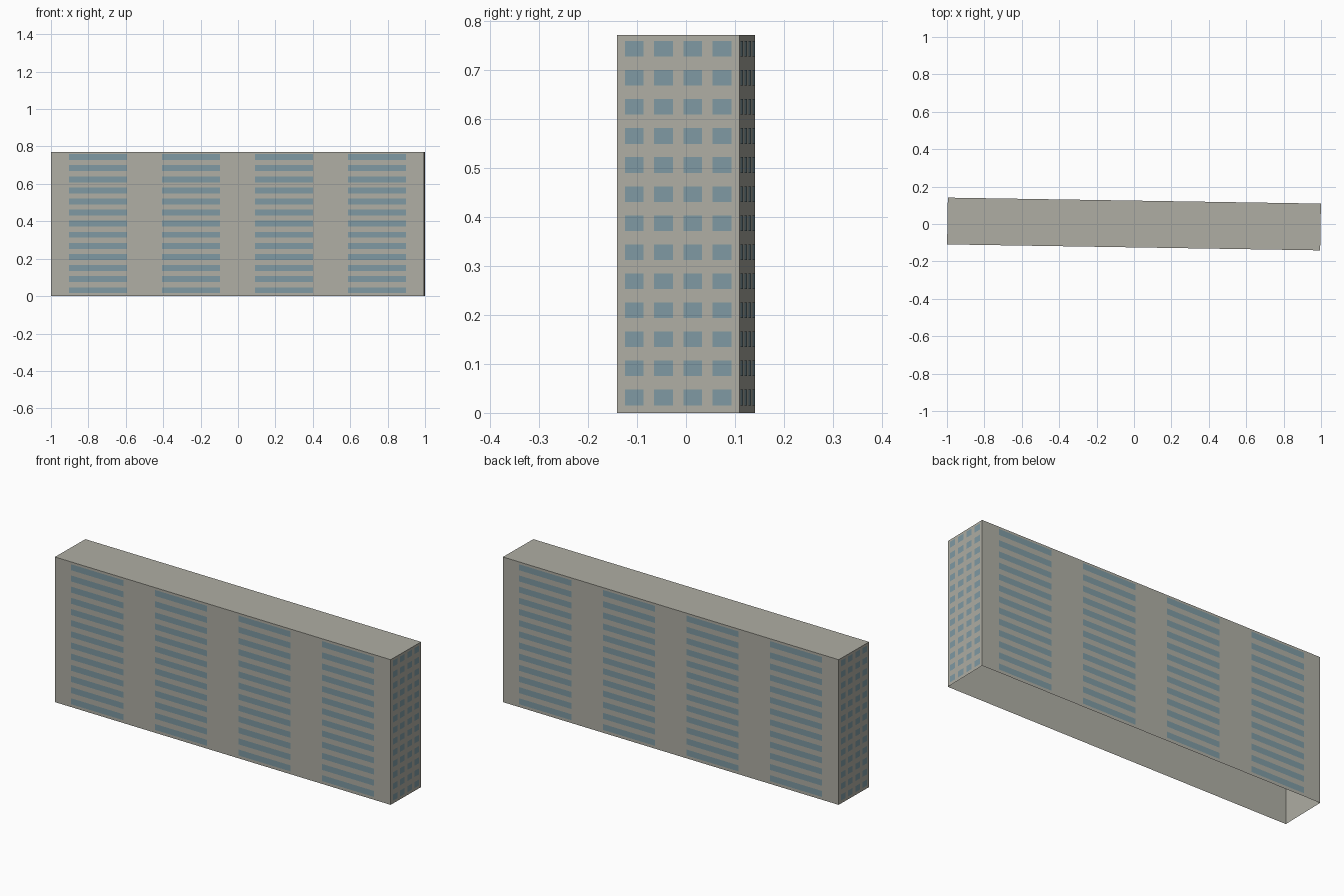
import bpy, bmesh, math
from mathutils import Matrix, Vector

if "Cube" in bpy.data.objects:
    bpy.data.objects.remove(bpy.data.objects["Cube"])

LENGTH, WIDTH, HEIGHT = 1.995, 0.25, 0.771
YAW = -0.016                      # block stands slightly turned
FLOORS, BAYS = 13, 4
FLOOR_H = HEIGHT / FLOORS
PLATE = 0.001                     # how far glass sits off the wall


def material(name, rgb):
    m = bpy.data.materials.new(name)
    m.diffuse_color = (*rgb, 1)
    m.use_nodes = True
    m.node_tree.nodes["Principled BSDF"].inputs["Base Color"].default_value = m.diffuse_color
    return m


def add_object(name, bm, mat):
    mesh = bpy.data.meshes.new(name)
    bm.to_mesh(mesh)
    bm.free()
    mesh.materials.append(mat)
    ob = bpy.data.objects.new(name, mesh)
    ob.rotation_euler.z = YAW
    bpy.context.collection.objects.link(ob)


concrete = material("concrete", (0.429, 0.423, 0.371))
glass = material("blue grey glass", (0.212, 0.323, 0.366))

# Building shell: a box without its underside
bm = bmesh.new()
bmesh.ops.create_cube(bm, size=1)
bmesh.ops.scale(bm, vec=(LENGTH, WIDTH, HEIGHT), verts=bm.verts)
bmesh.ops.translate(bm, vec=(0, 0, HEIGHT / 2), verts=bm.verts)
under = [f for f in bm.faces if f.normal.z < -0.5]
bmesh.ops.delete(bm, geom=under, context='FACES_ONLY')
add_object("building_shell", bm, concrete)


# Window plates: one grid per wall, laid out facing -y and then turned
def windows(name, turn, depth, pitch, width):
    bm = bmesh.new()
    rot = Matrix.Rotation(turn, 3, 'Z')
    y = -depth / 2 - PLATE
    for floor in range(FLOORS):
        z0 = floor * FLOOR_H + 0.0155
        z1 = floor * FLOOR_H + 0.0473
        for bay in range(BAYS):
            c = (bay - (BAYS - 1) / 2) * pitch
            x0, x1 = c - width / 2, c + width / 2
            corners = [(x0, z0), (x1, z0), (x1, z1), (x0, z1)]
            bm.faces.new([bm.verts.new(rot @ Vector((x, y, z))) for x, z in corners])
    add_object(name, bm, glass)


windows("front_windows", 0, WIDTH, 0.497, 0.31)
windows("back_windows", math.pi, WIDTH, 0.497, 0.31)
windows("right_windows", math.pi / 2, LENGTH, 0.0597, 0.038)
windows("left_windows", -math.pi / 2, LENGTH, 0.0597, 0.038)
